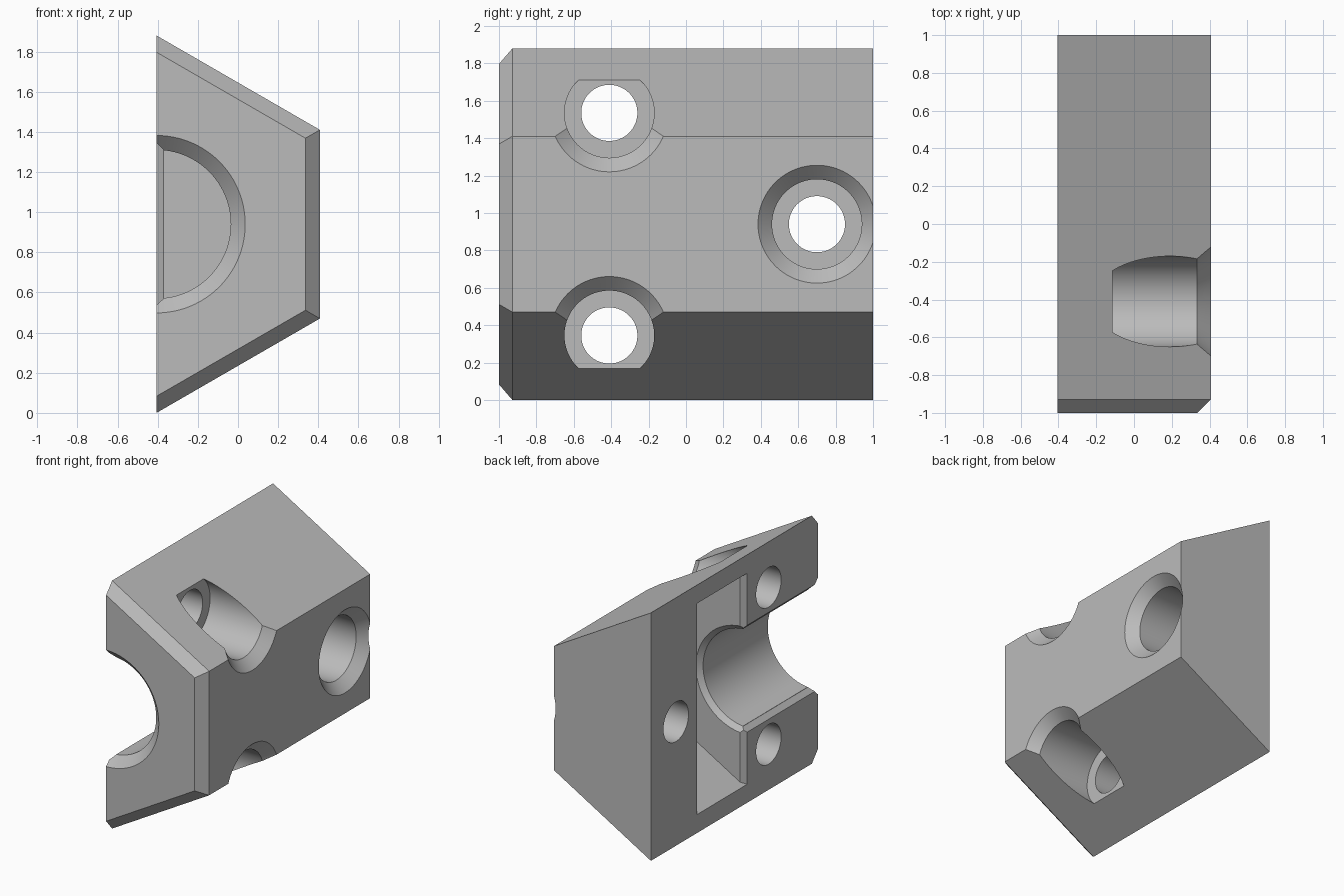
import bpy, bmesh
from math import sin, cos, pi, sqrt

cube = bpy.data.objects.get("Cube")
if cube:
    bpy.data.objects.remove(cube, do_unlink=True)

X0, Z0 = -0.406, 0.94      # centre of the full hexagon, on the flat split face
CHAMFER, EDGE = 0.072, 0.035


def loft(name, rings):
    """Closed solid through rings that share a point count."""
    bm = bmesh.new()
    loops = [[bm.verts.new(p) for p in ring] for ring in rings]
    n = len(loops[0])
    for a, b in zip(loops, loops[1:]):
        for i in range(n):
            j = (i + 1) % n
            bm.faces.new((a[i], a[j], b[j], b[i]))
    bm.faces.new(loops[0])
    bm.faces.new(loops[-1])
    bmesh.ops.recalc_face_normals(bm, faces=bm.faces)
    mesh = bpy.data.meshes.new(name)
    bm.to_mesh(mesh)
    bm.free()
    obj = bpy.data.objects.new(name, mesh)
    bpy.context.collection.objects.link(obj)
    return obj


def half_hex(y, r):
    a = r * sqrt(3) / 2
    return [(X0 + dx, y, Z0 + dz) for dx, dz in ((0, -r), (a, -r / 2), (a, r / 2), (0, r))]


def circle(r, n=96):
    return [(r * cos(2 * pi * i / n), r * sin(2 * pi * i / n)) for i in range(n)]


# Half-hexagon block with a chamfered front
block = loft("clamp_block", [half_hex(-1, Z0 - CHAMFER * 2 / sqrt(3)),
                             half_hex(CHAMFER - 1, Z0), half_hex(1, Z0)])
grey = bpy.data.materials.new("grey")
grey.use_nodes = True
grey.diffuse_color = (0.5, 0.5, 0.5, 1)
grey.node_tree.nodes["Principled BSDF"].inputs["Base Color"].default_value = grey.diffuse_color
block.data.materials.append(grey)

cutters = []

# Half-round channel with chamfered mouths, running into the pocket
BORE = 0.37
wall = -0.118
bore = [(-1.1, BORE + CHAMFER + 0.1), (CHAMFER - 1, BORE), (wall - EDGE, BORE),
        (wall, BORE + EDGE), (0, BORE + EDGE)]
cutters.append(loft("bore_cutter", [[(X0 + u, y, Z0 + v) for u, v in circle(r)] for y, r in bore]))

# Chamfer along the channel's long edges
slope = ((EDGE, BORE), (-0.1, BORE + EDGE + 0.1))
trapezoid = [(d, -h) for d, h in slope] + [(d, h) for d, h in reversed(slope)]
cutters.append(loft("edge_cutter", [[(X0 + d, y, Z0 + h) for d, h in trapezoid] for y in (-1.2, 0)]))

# Hexagonal pocket opening on the flat split face
POCKET_Y, HALF = 0.147, 0.265
R = 0.8
sections = [(-0.07, HALF + EDGE + 0.07, R), (0, HALF + EDGE, R),
            (EDGE, HALF, R - EDGE / sqrt(3)), (R * sqrt(3) / 2, HALF, R / 2)]
cutters.append(loft("pocket_cutter", [
    [(X0 + d, POCKET_Y + sy * h, Z0 + sz * z) for sy, sz in ((-1, -1), (1, -1), (1, 1), (-1, 1))]
    for d, h, z in sections]))

# Counterbored bolt holes
bolt = [(-1, 0.15), (-0.115, 0.15), (-0.115, 0.24), (0.333, 0.24), (0.533, 0.44)]
for y, dz in ((-0.41, 0.595), (-0.41, -0.595), (0.7, 0)):
    cutters.append(loft("bolt_cutter", [[(x, y + u, Z0 + dz + v) for u, v in circle(r)]
                                        for x, r in bolt]))

# Cut the block and discard the cutters
for c in cutters:
    c.hide_render = True
    mod = block.modifiers.new(c.name, "BOOLEAN")
    mod.operation, mod.solver, mod.object = "DIFFERENCE", "EXACT", c
depsgraph = bpy.context.evaluated_depsgraph_get()
result = bpy.data.meshes.new_from_object(block.evaluated_get(depsgraph))
block.modifiers.clear()
block.data = result
for c in cutters:
    bpy.data.objects.remove(c, do_unlink=True)

# Smooth round walls, crisp edges
bpy.ops.object.select_all(action="DESELECT")
block.select_set(True)
bpy.context.view_layer.objects.active = block
bpy.ops.object.shade_smooth_by_angle(angle=pi / 9)
